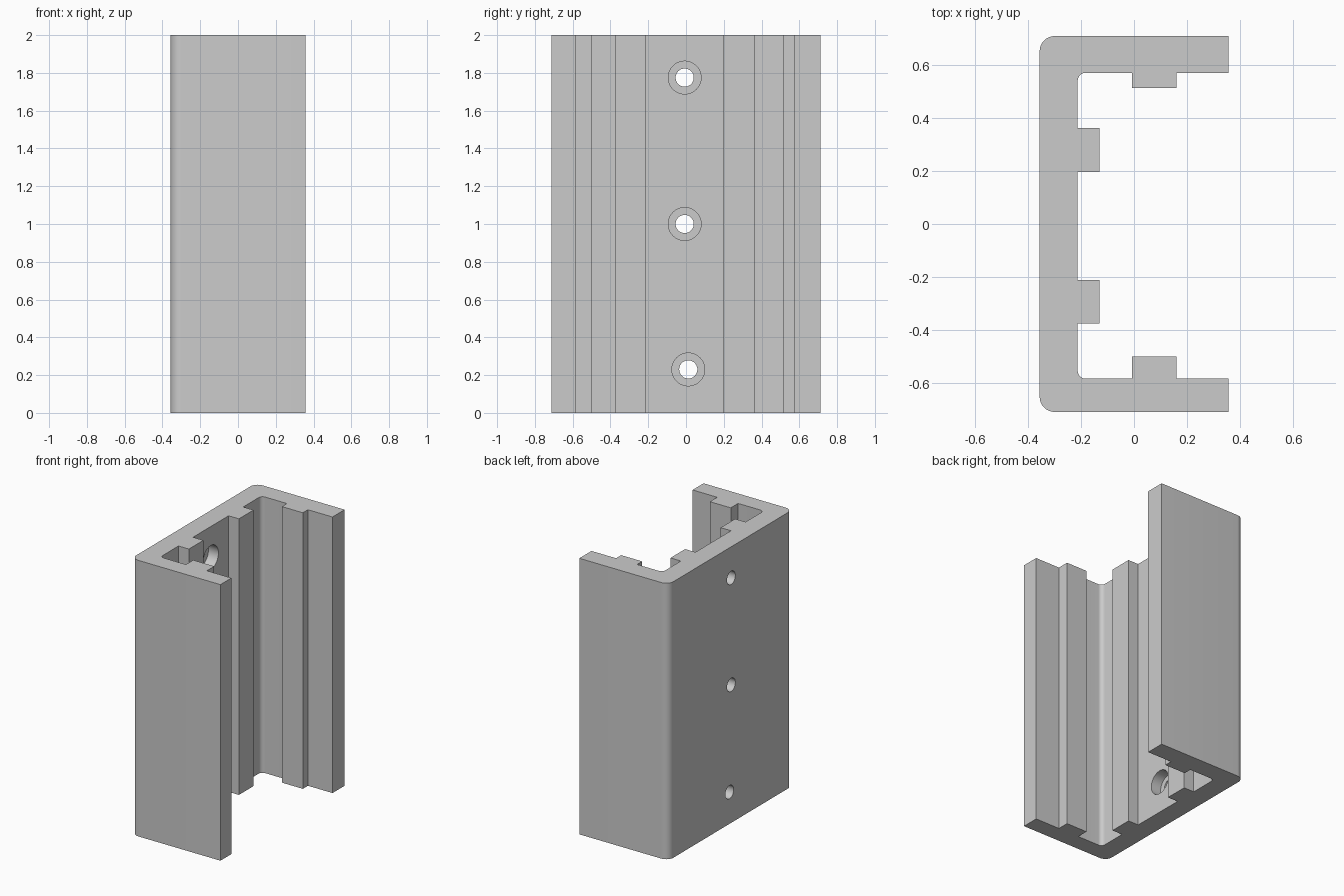
import bpy
import bmesh
from math import sin, cos, pi, radians
from mathutils import Matrix

cube = bpy.data.objects.get("Cube")
if cube:
    bpy.data.objects.remove(cube, do_unlink=True)

HEIGHT = 2.0
BACK, FRONT = -0.357, 0.357       # outer faces of the web and the flange tips
SIDE = 0.711                      # half width over the flanges
WEB = -0.213                      # inner face of the web
RIB_TOP = -0.13                   # crest of the web ribs
RIB_X = (-0.008, 0.16)            # extent of the flange ribs

metal = bpy.data.materials.new("plain grey")
metal.diffuse_color = (0.6, 0.6, 0.6, 1)
metal.use_nodes = True
metal.node_tree.nodes["Principled BSDF"].inputs["Base Color"].default_value = (0.6, 0.6, 0.6, 1)


def arc(cx, cy, r, start, end, steps=8):
    """Points along a rounded corner, angles in degrees."""
    angles = [radians(start + (end - start) * i / steps) for i in range(steps + 1)]
    return [(cx + r * cos(a), cy + r * sin(a)) for a in angles]


def finish(bm, name):
    bmesh.ops.recalc_face_normals(bm, faces=bm.faces)
    mesh = bpy.data.meshes.new(name)
    bm.to_mesh(mesh)
    bm.free()
    mesh.materials.append(metal)
    obj = bpy.data.objects.new(name, mesh)
    bpy.context.collection.objects.link(obj)
    return obj


def half_profile(flange, flange_rib, rib_near, rib_far):
    """One half of the channel section, from the web centre around the inside to the back."""
    r, R = 0.03, 0.057
    pts = [(WEB, rib_near), (RIB_TOP, rib_near), (RIB_TOP, rib_far), (WEB, rib_far)]
    pts += arc(WEB + r, flange - r, r, 180, 90)
    pts += [(RIB_X[0], flange), (RIB_X[0], flange_rib), (RIB_X[1], flange_rib), (RIB_X[1], flange)]
    pts += [(FRONT, flange), (FRONT, SIDE)]
    pts += arc(BACK + R, SIDE - R, R, 90, 180)
    return pts


# Channel body: the two halves differ slightly in flange thickness
left_half = half_profile(0.572, 0.514, 0.196, 0.363)
right_half = [(x, -y) for x, y in half_profile(0.585, 0.501, 0.211, 0.377)]
bm = bmesh.new()
face = bm.faces.new([bm.verts.new((x, y, 0)) for x, y in left_half + right_half[::-1]])
top = bmesh.ops.extrude_face_region(bm, geom=[face])["geom"]
bmesh.ops.translate(bm, vec=(0, 0, HEIGHT), verts=[v for v in top if isinstance(v, bmesh.types.BMVert)])
channel = finish(bm, "channel_body")


def hole_cutter(y, z, name):
    """Stepped plug: wide counterbore inside, narrow bore through the web."""
    steps = [(BACK - 0.1, 0.048), (WEB - 0.08, 0.048), (WEB - 0.08, 0.087), (WEB + 0.05, 0.087)]
    n = 48
    bm = bmesh.new()
    rings = [[bm.verts.new((x, y + r * cos(2 * pi * i / n), z + r * sin(2 * pi * i / n)))
              for i in range(n)] for x, r in steps]
    for a, b in zip(rings, rings[1:]):
        for i in range(n):
            j = (i + 1) % n
            bm.faces.new((a[i], a[j], b[j], b[i]))
    bm.faces.new(rings[0])
    bm.faces.new(rings[-1])
    cutter = finish(bm, name)
    cutter.hide_render = True
    return cutter


# Three screw holes in the web
bpy.context.view_layer.objects.active = channel
channel.select_set(True)
for i, (y, z) in enumerate([(-0.007, 1.775), (-0.007, 1.0), (0.012, 0.23)]):
    cutter = hole_cutter(y, z, f"hole_cutter_{i + 1}")
    mod = channel.modifiers.new("screw_hole", "BOOLEAN")
    mod.operation = "DIFFERENCE"
    mod.solver = "EXACT"
    mod.object = cutter
    bpy.ops.object.modifier_apply(modifier=mod.name)
    bpy.data.objects.remove(cutter, do_unlink=True)

bpy.ops.object.shade_smooth_by_angle(angle=radians(30))
